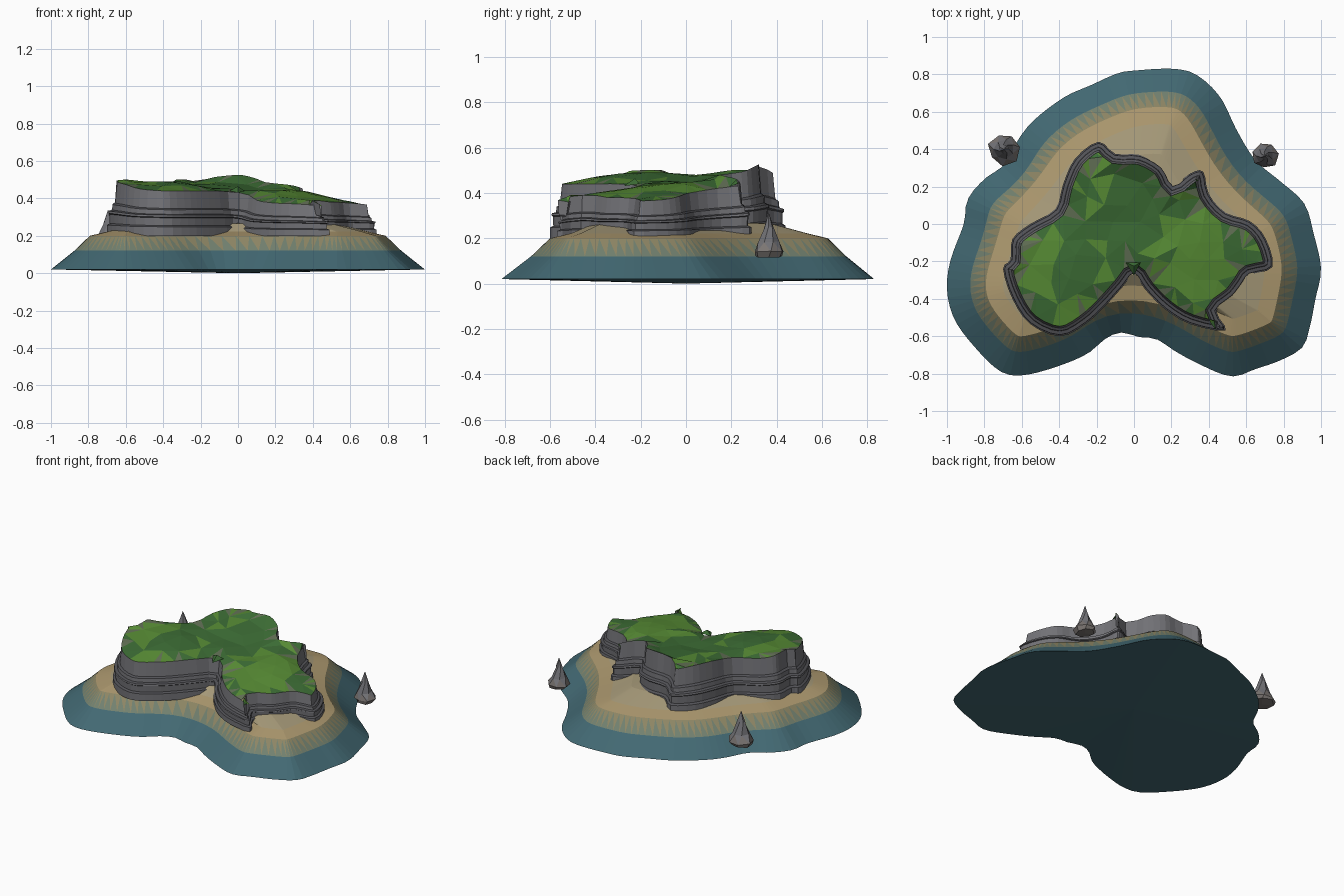
import bpy, bmesh, math, random
from mathutils import Vector
from mathutils.geometry import delaunay_2d_cdt

if "Cube" in bpy.data.objects:
    bpy.data.objects.remove(bpy.data.objects["Cube"])

random.seed(7)
CENTRE = Vector((0, -0.1))

def material(name, rgb):
    m = bpy.data.materials.new(name)
    m.diffuse_color = (*rgb, 1)
    m.use_nodes = True
    m.node_tree.nodes["Principled BSDF"].inputs["Base Color"].default_value = m.diffuse_color
    return m

TEAL = material("deep_teal", (0.055, 0.14, 0.17))
WET = material("wet_sand", (0.17, 0.22, 0.16))
DAMP = material("damp_sand", (0.27, 0.24, 0.13))
SAND = material("sand", (0.42, 0.32, 0.16))
PALE = material("pale_sand", (0.38, 0.32, 0.19))
ROCK = material("rock", (0.17, 0.17, 0.185))
DARK = material("dark_rock", (0.085, 0.085, 0.095))
SPIKE = material("spike_rock", (0.2, 0.18, 0.17))
GRASS = material("grass", (0.045, 0.15, 0.035))
LIGHT = material("light_grass", (0.095, 0.26, 0.035))
MOSS = material("mossy_rock", (0.12, 0.16, 0.09))

def spline(pts, n):
    """Closed Catmull-Rom curve, n samples per span."""
    out, k = [], len(pts)
    for i in range(k):
        a, b, c, d = (Vector(pts[(i + j) % k]) for j in (-1, 0, 1, 2))
        for s in range(n):
            t = s / n
            out.append(b + 0.5 * t * (c - a + t * (2*a - 5*b + 4*c - d + t * (3*(b - c) + d - a))))
    return out

def resample(pts, n):
    """Evenly spaced points round a closed loop."""
    k = len(pts)
    lens = [(pts[(i + 1) % k] - p).length for i, p in enumerate(pts)]
    step, out, i, run = sum(lens) / n, [], 0, 0.0
    for j in range(n):
        while i < k - 1 and run + lens[i] < j * step:
            run += lens[i]
            i += 1
        out.append(pts[i].lerp(pts[(i + 1) % k], (j * step - run) / lens[i]))
    return out

def inset(pts, d, smooth=0):
    """Move a counter-clockwise loop inwards by d."""
    k, out = len(pts), []
    for i, p in enumerate(pts):
        e1 = (p - pts[i - 1]).normalized()
        e2 = (pts[(i + 1) % k] - p).normalized()
        n = Vector((-e1.y - e2.y, e1.x + e2.x)).normalized()
        c = max(0.65, n.dot(Vector((-e1.y, e1.x))))
        out.append(p + n * d / c)
    for _ in range(smooth):
        out = [out[i] * 0.5 + (out[i - 1] + out[(i + 1) % k]) * 0.25 for i in range(k)]
    return out

def finish(bm, name, mats):
    bmesh.ops.recalc_face_normals(bm, faces=bm.faces)
    me = bpy.data.meshes.new(name)
    bm.to_mesh(me)
    bm.free()
    for m in mats:
        me.materials.append(m)
    ob = bpy.data.objects.new(name, me)
    bpy.context.collection.objects.link(ob)
    return ob

def loft(name, rings, mats, bands, low=None, high=None, teeth=()):
    """Skin rings of 3D points; bands give a material index per band, teeth alternate two."""
    bm = bmesh.new()
    vr = [[bm.verts.new(p) for p in r] for r in rings]
    k = len(rings[0])
    for b, (r0, r1) in enumerate(zip(vr, vr[1:])):
        for i in range(k):
            j = (i + 1) % k
            if b in teeth:
                bm.faces.new((r0[i], r0[j], r1[i])).material_index = bands[b]
                bm.faces.new((r0[j], r1[j], r1[i])).material_index = bands[b] + 1
            else:
                bm.faces.new((r0[i], r0[j], r1[j], r1[i])).material_index = bands[b]
    for apex, ring, mi in ((low, vr[0], bands[0]), (high, vr[-1], bands[-1])):
        if apex:
            v = bm.verts.new(apex)
            for i in range(k):
                bm.faces.new((ring[i], ring[(i + 1) % k], v)).material_index = mi
    return finish(bm, name, mats)

def lift(loop, z):
    return [(p.x, p.y, z) for p in loop]

# Island base: sloping shore from the sea floor to the beach
shore = [(0.03, -0.605), (0.12, -0.615), (0.22, -0.68), (0.35, -0.75), (0.52, -0.815), (0.65, -0.775),
         (0.78, -0.73), (0.9, -0.66), (0.94, -0.55), (0.97, -0.4), (1.0, -0.24), (0.96, -0.05),
         (0.91, 0.11), (0.78, 0.23), (0.65, 0.34), (0.55, 0.5), (0.46, 0.68), (0.33, 0.8), (0.2, 0.83),
         (0, 0.82), (-0.09, 0.805), (-0.235, 0.74), (-0.37, 0.68), (-0.53, 0.56), (-0.62, 0.45),
         (-0.69, 0.32), (-0.8, 0.24), (-0.89, 0.13), (-0.91, 0), (-0.98, -0.19), (-1, -0.35),
         (-0.96, -0.51), (-0.85, -0.66), (-0.72, -0.785), (-0.61, -0.81), (-0.45, -0.775),
         (-0.26, -0.7), (-0.155, -0.615), (-0.07, -0.58)]
s0 = resample(spline(shore, 6), 120)
s1 = inset(inset(s0, 0.06, 2), 0.06, 2)
s2 = inset(inset(s1, 0.04, 2), 0.04, 2)
s3 = inset(inset(s2, 0.045, 2), 0.045, 2)
s4 = [CENTRE + (p - CENTRE) * 0.75 for p in s3]
loft("island_base", [lift(s0, 0.02), lift(s1, 0.12), lift(s2, 0.2), lift(s3, 0.222), lift(s4, 0.265)],
     [TEAL, WET, DAMP, SAND, PALE], [0, 1, 3, 4], low=(0, 0, 0), high=(0, -0.1, 0.29), teeth=(1,))

# Cliff: outline with rim height, stepped rock strata
outline = [(0, -0.27, .43), (0.06, -0.35, .39), (0.165, -0.455, .375), (0.3, -0.535, .37),
           (0.49, -0.57, .36), (0.44, -0.465, .39), (0.53, -0.385, .38), (0.58, -0.32, .38),
           (0.62, -0.27, .375), (0.74, -0.23, .365), (0.705, -0.08, .37), (0.62, 0.015, .385),
           (0.49, 0.06, .40), (0.40, 0.16, .42), (0.37, 0.28, .44), (0.3, 0.27, .46),
           (0.21, 0.21, .48), (0.15, 0.305, .5), (0.03, 0.37, .525), (-0.1, 0.375, .515),
           (-0.19, 0.44, .48), (-0.315, 0.35, .50), (-0.38, 0.21, .5), (-0.42, 0.08, .48),
           (-0.555, 0, .48), (-0.65, -0.08, .5), (-0.66, -0.19, .5), (-0.70, -0.24, .49),
           (-0.65, -0.40, .475), (-0.555, -0.535, .45), (-0.395, -0.6, .44), (-0.26, -0.535, .44),
           (-0.155, -0.44, .44), (-0.06, -0.335, .44)]
curve = spline(outline, 3)
foot = [p.xy for p in curve]
rim_z = [p.z for p in curve]
profile = [(0, 0), (0, 0.2), (0.014, 0.23), (0.012, 0.4), (0.006, 0.42), (0.008, 0.46),
           (0.026, 0.48), (0.028, 0.58), (0.042, 0.61), (0.052, 1)]
strata = [[(p.x, p.y, 0.2 + (z - 0.2) * f) for p, z in zip(inset(foot, d), rim_z)] for d, f in profile]
loft("cliff", strata, [ROCK, DARK], [0, 1, 0, 1, 0, 1, 0, 1, 0])

# Grass: triangulated plateau with gentle hills
rim = [Vector(p) for p in strata[-1]]
k = len(rim)

def ground(p):
    w = [1 / ((p - Vector(o[:2])).length ** 2 + 0.01) for o in outline]
    z = sum(a * o[2] for a, o in zip(w, outline)) / sum(w)
    for x, y, r, h in ((0.3, -0.15, 0.2, 0.02), (-0.3, -0.25, 0.2, 0.03), (-0.34, 0.15, 0.06, 0.03)):
        z += h * math.exp(-((p.x - x) ** 2 + (p.y - y) ** 2) / r ** 2)
    return z + random.uniform(-0.009, 0.009)

def inside(p):
    hit = False
    for a, b in zip(rim, rim[1:] + rim[:1]):
        if (a.y > p.y) != (b.y > p.y) and p.x < a.x + (p.y - a.y) / (b.y - a.y) * (b.x - a.x):
            hit = not hit
    return hit

pts = []
for _ in range(4000):
    p = Vector((random.uniform(-0.7, 0.7), random.uniform(-0.6, 0.45)))
    if inside(p) and min((p - q.xy).length for q in rim) > 0.05 and all((p - q).length > 0.09 for q in pts):
        pts.append(p)
verts, _, faces, *_ = delaunay_2d_cdt([q.xy for q in rim] + pts, [], [list(range(k))], 1, 1e-5)
bm = bmesh.new()
bv = []
for v in verts:
    near = min(rim, key=lambda q: (q.xy - v).length)
    bv.append(bm.verts.new((v.x, v.y, near.z if (near.xy - v).length < 1e-3 else ground(v))))
for f in faces:
    face = bm.faces.new([bv[i] for i in f])
    c = face.calc_center_median()
    edge = sum(1 for i in f if i < k) >= 2
    bright = any((c.xy - Vector(q)).length < r for *q, r in
                 ((0.3, -0.15, 0.22), (-0.52, -0.2, 0.13), (-0.3, -0.5, 0.14), (0.4, -0.42, 0.1), (-0.2, 0.27, 0.08)))
    face.material_index = 2 if edge and random.random() < 0.35 else int(bright != (random.random() < 0.12))
finish(bm, "grass_top", [GRASS, LIGHT, MOSS])

# Small folded tuft at the head of the cove
loft("cove_tuft", [[(-0.045, -0.205, .44), (0, -0.275, .43), (0.035, -0.205, .44)]], [GRASS], [0],
     high=(0, -0.225, 0.465))

# Two sea stacks off the back corners
def sea_stack(name, x, y, r, z0, z1):
    rings = []
    for f, s in ((0.0, 0.85), (0.1, 1.0), (0.33, 0.68), (0.66, 0.3)):
        ring = []
        for i in range(7):
            a = math.tau * (i + f * 1.5) / 7
            q = r * s * random.uniform(0.88, 1.1)
            ring.append((x + q * math.cos(a), y + q * math.sin(a), z0 + (z1 - z0) * f + random.uniform(-0.006, 0.006)))
        rings.append(ring)
    loft(name, rings, [SPIKE, ROCK], [0, 0, 1], low=(x, y, z0 - 0.005), high=(x, y, z1), teeth=(1,))

sea_stack("left_sea_stack", -0.695, 0.40, 0.085, 0.12, 0.34)
sea_stack("right_sea_stack", 0.70, 0.365, 0.07, 0.12, 0.315)
